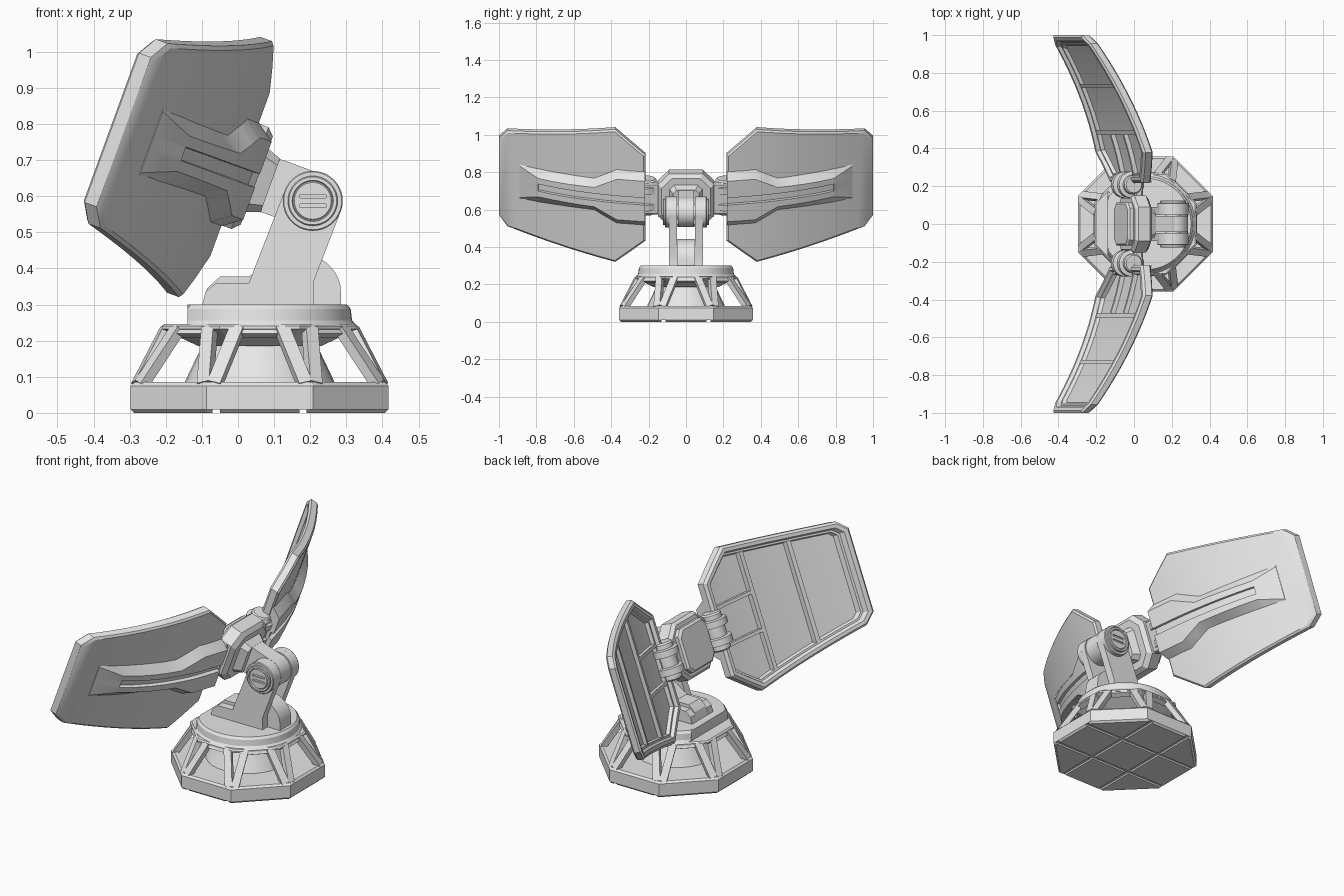
import bpy, bmesh, math
from mathutils import Vector

if "Cube" in bpy.data.objects:
    bpy.data.objects.remove(bpy.data.objects["Cube"])

grey = bpy.data.materials.new("light_grey")
grey.diffuse_color = (0.8, 0.8, 0.8, 1)
grey.use_nodes = True
grey.node_tree.nodes["Principled BSDF"].inputs["Base Color"].default_value = grey.diffuse_color

CX = 0.06                      # base centre in x
PX, PZ = 0.207, 0.587          # tilt pivot
C, S = math.cos(math.radians(20)), math.sin(math.radians(20))


def head(f, y, u):
    """Tilted head frame: f forward, y sideways, u up."""
    return Vector((PX - C * f + S * u, y, PZ + S * f + C * u))


def finish(name, bm, mirror=False, bevel=0.0, smooth=True):
    bmesh.ops.recalc_face_normals(bm, faces=bm.faces)
    me = bpy.data.meshes.new(name)
    bm.to_mesh(me)
    bm.free()
    ob = bpy.data.objects.new(name, me)
    bpy.context.collection.objects.link(ob)
    me.materials.append(grey)
    if bevel:
        b = ob.modifiers.new("bevel", 'BEVEL')
        b.width, b.segments, b.limit_method = bevel, 1, 'ANGLE'
        b.angle_limit = math.radians(40)
    if mirror:
        m = ob.modifiers.new("mirror", 'MIRROR')
        m.use_axis = (False, True, False)
    if smooth:
        bpy.context.view_layer.objects.active = ob
        ob.select_set(True)
        bpy.ops.object.shade_smooth_by_angle(angle=math.radians(25))
        ob.select_set(False)
    return ob


def loft_bm(rings, bm=None):
    bm = bm or bmesh.new()
    rows = [[bm.verts.new(p) for p in r] for r in rings]
    n = len(rows[0])
    for a, b in zip(rows, rows[1:]):
        for i in range(n):
            bm.faces.new((a[i], a[(i + 1) % n], b[(i + 1) % n], b[i]))
    bm.faces.new(rows[0])
    bm.faces.new(rows[-1])
    return bm


def loft(name, rings, **kw):
    return finish(name, loft_bm(rings), **kw)


def lathe(profile, n, place, turn=0.0, scale=1.0):
    """Rings of (radius, height) points placed by a function of a, b, h."""
    ang = [turn + 2 * math.pi * i / n for i in range(n)]
    return [[place(r * scale * math.cos(a), r * scale * math.sin(a), h) for a in ang]
            for r, h in profile]


def base_at(a, b, h):
    return Vector((CX + a, b, h))


def pivot_at(a, b, h):
    return Vector((PX + a, h, PZ + b))


def prism(pts, y0, y1):
    return [[Vector((x, y, z)) for x, z in pts] for y in (y0, y1)]


def box(lo, hi, fn=lambda a, b, c: Vector((a, b, c))):
    return [[fn(a, b, c) for a, b in ((lo[0], lo[1]), (hi[0], lo[1]), (hi[0], hi[1]), (lo[0], hi[1]))]
            for c in (lo[2], hi[2])]


def cut(ob, name, bm):
    cutter = finish(name, bm, smooth=False)
    cutter.hide_render = True
    cutter.hide_viewport = True
    m = ob.modifiers.new("cut", 'BOOLEAN')
    m.object, m.operation, m.solver = cutter, 'DIFFERENCE', 'EXACT'


# --- Octagonal foot with grooved underside
OCT, T8 = 1 / math.cos(math.pi / 8), math.pi / 8
foot = loft("foot_plate", lathe([(.347, 0), (.357, .01), (.357, .075), (.347, .085)], 8, base_at, T8, OCT),
            smooth=False)
for axis in "xy":
    bm = bmesh.new()
    for k in (-.12, .12):
        if axis == "x":
            loft_bm(box((CX + k - .01, -.5, -.02), (CX + k + .01, .5, .009)), bm)
        else:
            loft_bm(box((CX - .5, k - .01, -.02), (CX + .5, k + .01, .009)), bm)
    cut(foot, "groove_cutter_" + axis, bm)

# --- Inner cone, octagonal collar and V struts with top rails
loft("inner_cone", lathe([(.21, .08), (.155, .195)], 32, base_at))
loft("collar", lathe([(.17, .185), (.255, .225), (.27, .232), (.27, .24), (.262, .246)], 8, base_at, T8, OCT),
     smooth=False)


def beam(bm, p, q, a, w):
    out = Vector((math.cos(a), math.sin(a), .5)).normalized()
    side = (q - p).cross(out).normalized() * w
    out *= .014
    loft_bm([[e + side + out, e - side + out, e - side - out, e + side - out] for e in (p, q)], bm)


bm = bmesh.new()
for k in range(8):
    a = T8 + k * math.pi / 4
    tops = []
    for d in (-.16, .16, math.pi / 4 - .16):
        tops.append(Vector((CX + .264 * math.cos(a + d), .264 * math.sin(a + d), .236)))
    for d, q in zip((-.16, .16), tops):
        p = Vector((CX + .36 * math.cos(a + d * .25), .36 * math.sin(a + d * .25), .08))
        beam(bm, p, q, a + d, .019)
    drop = Vector((0, 0, .012))
    beam(bm, tops[1] - drop, tops[2] - drop, a + T8, .012)
finish("struts", bm, smooth=False)

# --- Turntable with a flat on one side
rings = lathe([(.268, .242), (.256, .256), (.252, .288), (.242, .3)], 48, base_at)
for r in rings:
    for p in r:
        p.x = max(p.x, -.14)
loft("turntable", rings)

# --- Yoke: two side plates and a rounded centre block
arc = [(PX + .083 * math.cos(math.radians(a)), PZ + .083 * math.sin(math.radians(a)))
       for a in range(-16, 166, 12)]
yoke = [(-.10, .295), (-.09, .335), (-.06, .36), (.03, .36)] + arc[::-1] + [(.21, .365), (.21, .295)]
loft("yoke_plate", prism(yoke, .048, .09), mirror=True)
dome = [(.165 + .12 * math.cos(math.radians(a)), .335 + .108 * math.sin(math.radians(a))) for a in range(0, 131, 10)]
loft("yoke_centre", prism([(.285, .295)] + dome + [(.03, .377), (-.05, .377), (-.085, .345), (-.1, .295)], -.048, .048))

# --- Pivot barrel, collars and slotted screw heads
loft("pivot_barrel", lathe([(.08, -.043), (.08, .043)], 40, pivot_at))
loft("pivot_pin", lathe([(.04, -.06), (.04, .06)], 24, pivot_at))
loft("pivot_collar", lathe([(.083, .08), (.083, .108), (.08, .112), (.069, .112), (.069, .121), (.066, .124),
                            (.057, .124), (.055, .116)], 40, pivot_at), mirror=True)
screw = loft("screw_head", lathe([(.053, .1), (.053, .12), (.051, .122)], 32, pivot_at))
bm = bmesh.new()
for k in (-.013, .013):
    loft_bm(box((PX - .036, .114, PZ + k - .005), (PX + .036, .15, PZ + k + .005)), bm)
cut(screw, "slot_cutter", bm)
m = screw.modifiers.new("mirror", 'MIRROR')
m.use_axis = (False, True, False)


# --- Link and octagonal hub
def hub_ring(f, w, h, c):
    pts = [(w, h - c), (w - c, h), (c - w, h), (-w, h - c), (-w, c - h), (c - w, -h), (w - c, -h), (w, c - h)]
    return [head(f, y, u) for y, u in pts]


loft("link", box((0, -.043, -.078), (.18, .043, .078), head))
loft("link_flange", [hub_ring(.125, .07, .079, .02), hub_ring(.17, .09, .095, .025)], smooth=False)
loft("hub", [hub_ring(.165, .13, .13, .055), hub_ring(.185, .15, .15, .06), hub_ring(.25, .15, .15, .06),
             hub_ring(.265, .135, .135, .055)], smooth=False)
loft("hub_back", [hub_ring(.26, .115, .115, .03), hub_ring(.285, .115, .115, .03), hub_ring(.295, .105, .105, .03)],
     smooth=False)

# --- Hinges between hub and wings
loft("hinge", lathe([(.043, -.098), (.05, -.09), (.05, -.068), (.07, -.064), (.07, -.03), (.05, -.026),
                     (.05, .026), (.07, .03), (.07, .064), (.05, .068), (.05, .09), (.043, .098)],
                    28, lambda a, b, h: head(.257 + a, .208 + b, h)), mirror=True)
loft("hinge_leaf", box((.2, .13, -.09), (.25, .25, .09), head), mirror=True, bevel=.01)


# --- Curved wings: bent plates with a rim and recessed back
def wing(y, u, t):
    d = y - .22
    return head(.213 + .17 * d + .333 * d * d + t, y, u)


def inset(pts, d):
    res = []
    for i, p in enumerate(pts):
        a = (p - pts[i - 1]).normalized()
        b = (pts[(i + 1) % len(pts)] - p).normalized()
        na, nb = Vector((-a.y, a.x)), Vector((-b.y, b.x))
        res.append(p + (na + nb) * d / (1 + na.dot(nb)))
    return res


def bent(name, bm):
    for i in range(12):
        bmesh.ops.bisect_plane(bm, geom=bm.verts[:] + bm.edges[:] + bm.faces[:],
                               plane_co=(.31 + i * .055, 0, 0), plane_no=(1, 0, 0))
    for v in bm.verts:
        v.co = wing(*v.co)
    finish(name, bm, mirror=True)


half = [(.217, .244), (.378, .377), (.955, .272), (1.0, .22)]
outline = [Vector((y, -u)) for y, u in half] + [Vector((y, u)) for y, u in half[::-1]]
rim = [(.01, 0), (0, .009), (0, .044), (.012, .056), (.03, .056), (.038, .036), (.048, .036), (.054, .016)]
bent("wing", loft_bm([[Vector((p.x, p.y, t)) for p in inset(outline, d)] for d, t in rim]))
bm = bmesh.new()
for lo, hi in (((.475, -.31), (.495, .31)), ((.72, -.267), (.74, .267)),
               ((.26, .09), (.485, .108)), ((.26, -.108), (.485, -.09))):
    loft_bm(box((*lo, .012), (*hi, .04)), bm)
bent("wing_ribs", bm)

# --- Raised fairing with a slot along the wing front
rows = []
for y, b, t, h, g in ((.22, .152, .115, .05, .02), (.37, .152, .115, .05, .02), (.43, .121, .085, .05, .02),
                      (.49, .09, .055, .05, .02), (.56, .09, .054, .05, .02), (.63, .091, .053, .049, .02),
                      (.71, .092, .052, .045, .02), (.788, .094, .052, .037, .018),
                      (.79, .094, .052, .037, 0), (.89, .097, .09, .002, 0)):
    sec = ((-b, -.008), (-b, 0), (-t, h), (-.02, h), (-.018, h - g), (.018, h - g), (.02, h), (t, h), (b, 0), (b, -.008))
    rows.append([wing(y, u, -k) for u, k in sec])
loft("wing_fairing", rows, mirror=True)
